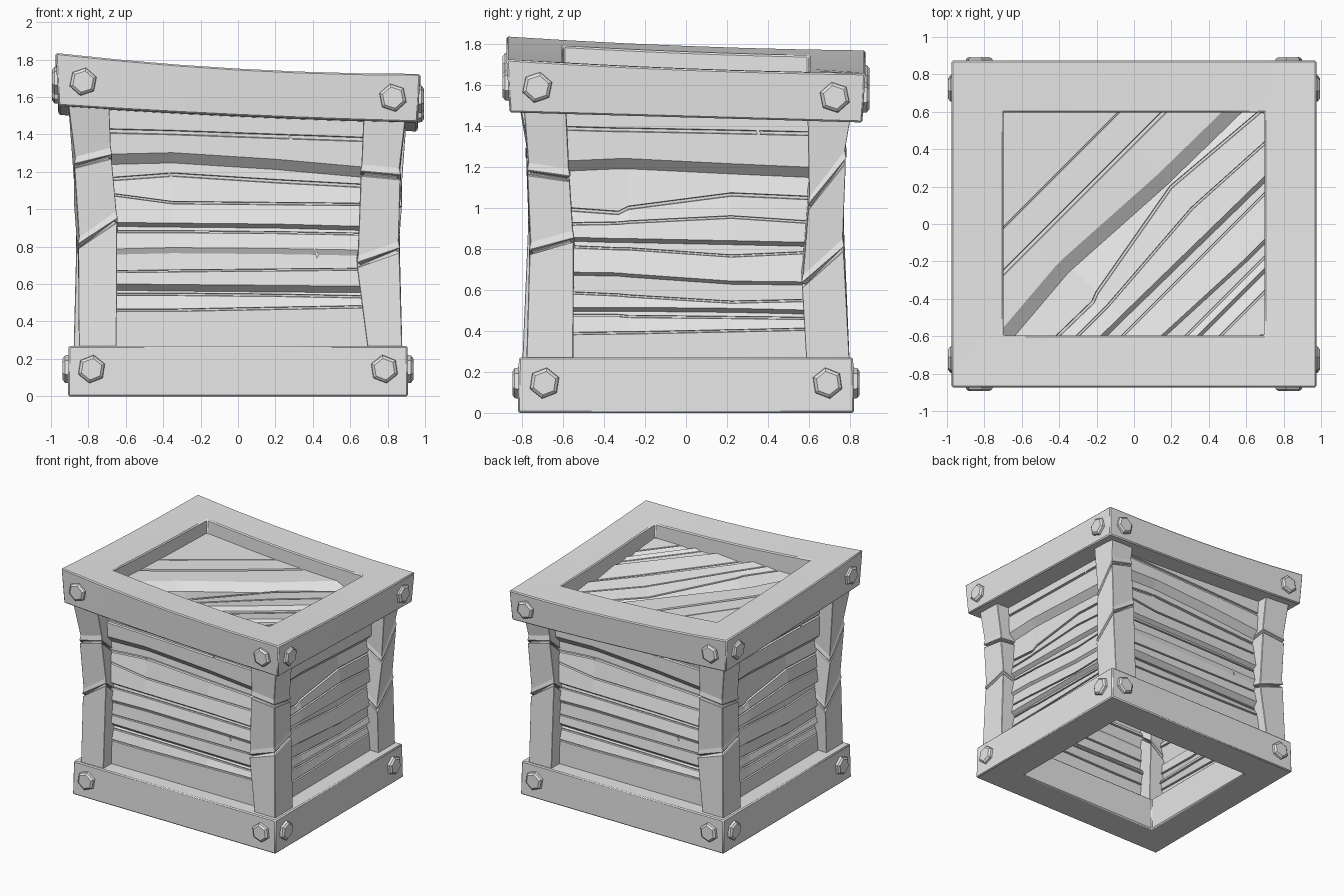
import bpy, bmesh, math
from mathutils import Vector, Matrix

if "Cube" in bpy.data.objects:
    bpy.data.objects.remove(bpy.data.objects["Cube"])

mat = bpy.data.materials.new("plain_grey")
mat.diffuse_color = (0.8, 0.8, 0.8, 1)
mat.use_nodes = True
mat.node_tree.nodes["Principled BSDF"].inputs["Base Color"].default_value = mat.diffuse_color


def finish(name, bm, bevel=0.0, smooth=None):
    bmesh.ops.recalc_face_normals(bm, faces=bm.faces) if bevel else None
    me = bpy.data.meshes.new(name)
    bm.to_mesh(me)
    bm.free()
    me.materials.append(mat)
    ob = bpy.data.objects.new(name, me)
    bpy.context.collection.objects.link(ob)
    if bevel:
        m = ob.modifiers.new("soft_edges", "BEVEL")
        m.width, m.segments, m.angle_limit = bevel, 1, math.radians(40)
    if smooth:
        bpy.context.view_layer.objects.active = ob
        ob.select_set(True)
        bpy.ops.object.shade_smooth_by_angle(angle=math.radians(smooth))
        ob.select_set(False)
    return ob


# Warped heights of the lid frame
def rim_top(x, y):
    u, v = x / 0.975, y / 0.875
    return 1.746 - 0.056 * u - 0.034 * v + 0.028 * (u * u - 1) + 0.012 * (v * v - 1)


def rim_bottom(x, y):
    u, v = x / 0.975, y / 0.875
    return 1.485 - 0.045 * u - 0.025 * v + 0.01 * (u * u - 1)


def perimeter(hx, hy, n):
    c = [(-hx, -hy), (hx, -hy), (hx, hy), (-hx, hy)]
    return [Vector(c[i]).lerp(Vector(c[(i + 1) % 4]), k / n) for i in range(4) for k in range(n)]


# Mitred square frame, made from four loops around its cross-section
def frame(name, out_low, out_high, inner, low, high, n):
    bm = bmesh.new()
    loops = []
    for size, h in ((out_low, low), (out_high, high), (inner, high), (inner, low)):
        loops.append([bm.verts.new((p.x, p.y, h(p.x, p.y))) for p in perimeter(*size, n)])
    for a, b in zip(loops, loops[1:] + loops[:1]):
        for i in range(4 * n):
            j = (i + 1) % (4 * n)
            bm.faces.new((a[i], a[j], b[j], b[i]))
    finish(name, bm, 0.008, 35)


frame("base_frame", (0.91, 0.82), (0.905, 0.815), (0.645, 0.555),
      lambda x, y: 0.0, lambda x, y: 0.27, 1)
frame("lid_frame", (0.96, 0.86), (0.975, 0.875), (0.697, 0.597), rim_bottom, rim_top, 6)


# Planked sheet: each feature is (heights, width, depth above, depth below, groove dip)
def sheet(stations, features, hi, lo, place):
    n = len(stations)
    rows = [(0.0, [hi] * n)]
    for zs, w, above, below, dip in features:
        zs = zs if isinstance(zs, (list, tuple)) else [zs] * n
        rows.append((above, [z + w / 2 for z in zs]))
        if dip:
            rows.append((min(above, below) - dip, [z + w / 3 for z in zs]))
            rows.append((min(above, below) - dip, [z - w / 3 for z in zs]))
        rows.append((below, [z - w / 2 for z in zs]))
    rows.append((0.0, [lo] * n))
    bm = bmesh.new()
    g = [[bm.verts.new(place(s, z, d)) for s, z in zip(stations, zs)] for d, zs in rows]
    for a, b in zip(g, g[1:]):
        for i in range(n - 1):
            bm.faces.new((b[i], b[i + 1], a[i + 1], a[i]))
    return bm


WIDE = [
    ((1.42, 1.41, 1.39, 1.37), 0.025, 0, 0, 0.015),
    ((1.265, 1.275, 1.24, 1.19), 0.055, 0, -0.05, 0),
    ((1.155, 1.185, 1.15, 1.12), 0.02, -0.045, -0.045, 0.015),
    ((1.09, 1.035, 1.03, 1.025), 0.014, -0.025, -0.025, 0.015),
    ((0.92, 0.915, 0.91, 0.895), 0.022, 0, -0.03, 0),
    ((0.88, 0.88, 0.875, 0.865), 0.012, -0.025, -0.025, 0.012),
    ((0.77, 0.78, 0.775, 0.765), 0.03, -0.005, -0.02, 0),
    ((0.665, 0.67, 0.675, 0.68), 0.012, -0.01, -0.01, 0.012),
    ((0.585, 0.58, 0.575, 0.57), 0.035, 0, -0.04, 0),
    ((0.545, 0.545, 0.54, 0.53), 0.014, -0.03, -0.03, 0.012),
    ((0.46, 0.46, 0.47, 0.48), 0.014, -0.01, -0.01, 0.012),
]
NARROW = [
    ((1.39, 1.38, 1.38, 1.37, 1.36), 0.02, 0, 0, 0.015),
    ((1.20, 1.215, 1.215, 1.19, 1.17), 0.05, 0, -0.05, 0),
    ((1.0, 0.975, 1.0, 1.065, 1.045), 0.018, -0.03, -0.03, 0.015),
    ((0.92, 0.925, 0.93, 0.955, 0.925), 0.014, -0.015, -0.015, 0.012),
    ((0.85, 0.84, 0.84, 0.83, 0.82), 0.02, 0, -0.03, 0),
    ((0.815, 0.80, 0.80, 0.765, 0.785), 0.012, -0.025, -0.025, 0.012),
    ((0.68, 0.675, 0.67, 0.635, 0.63), 0.016, 0, -0.02, 0),
    ((0.59, 0.575, 0.57, 0.54, 0.55), 0.012, -0.015, -0.015, 0.012),
    ((0.505, 0.505, 0.505, 0.50, 0.49), 0.02, 0, -0.03, 0),
    ((0.475, 0.475, 0.47, 0.465, 0.46), 0.012, -0.025, -0.025, 0.012),
    ((0.385, 0.39, 0.39, 0.40, 0.41), 0.012, -0.01, -0.01, 0.012),
]
LID = [
    (0.48, 0.01, 0, 0, 0.012),
    (0.31, 0.025, 0, 0, 0.012),
    ((0.055, 0.1, 0.1, 0.06, 0.05), 0.075, 0, -0.05, 0),
    ((-0.13, -0.14, -0.12, 0.0, -0.06), 0.018, -0.03, -0.03, 0.012),
    ((-0.21, -0.21, -0.21, -0.16, -0.2), 0.015, -0.015, -0.015, 0.012),
    ((-0.30, -0.31, -0.31, -0.32, -0.33), 0.025, 0, -0.03, 0),
    (-0.38, 0.014, -0.025, -0.025, 0.012),
    ((-0.52, -0.53, -0.53, -0.56, -0.56), 0.018, 0, -0.02, 0),
    (-0.62, 0.012, -0.015, -0.015, 0.012),
    (-0.67, 0.02, 0, -0.03, 0),
    (-0.75, 0.014, -0.01, -0.01, 0.012),
]


# Small splinter: a thin pointed plate lying on a wall
def splinter(name, x, z, out, rot):
    bm = bmesh.new()
    pts = ((-0.015, 0.03), (0, -0.03), (0.015, -0.01), (0.002, 0.008))
    front = [bm.verts.new((x + a, -out - 0.004, z + b)) for a, b in pts]
    bm.faces.new(front)
    bm.transform(rot)
    finish(name, bm)


for k, (front, side) in enumerate((("front", "right"), ("back", "left"))):
    half = Matrix.Rotation(math.pi * k, 4, "Z")
    quarter = Matrix.Rotation(math.pi * k + math.pi / 2, 4, "Z")
    bm = sheet((-0.76, -0.35, 0.2, 0.76), WIDE, 1.58, 0.1,
               lambda s, z, d: half @ Vector((s, -0.70 - d, z)))
    finish(front + "_planks", bm)
    bm = sheet((-0.67, -0.33, -0.28, 0.22, 0.67), NARROW, 1.58, 0.1,
               lambda s, z, d: quarter @ Vector((s, -0.78 - d, z)))
    finish(side + "_planks", bm)
    for i, (x, z, out) in enumerate(((0.28, 1.38, 0.70), (-0.36, 1.18, 0.655), (0.42, 0.765, 0.695))):
        splinter(f"{front}_splinter_{i}", x, z, out, half)
    splinter(side + "_splinter", 0.35, 1.375, 0.78, quarter)

# Diagonal lid planks, trimmed to the frame opening
r = math.sqrt(0.5)
bm = sheet((-1.0, -0.45, -0.40, 0.28, 1.0), LID, 1.0, -1.0,
           lambda s, t, d: Vector(((s - t) * r, (s + t) * r, d)))
for axis, lim in ((Vector((1, 0, 0)), 0.71), (Vector((0, 1, 0)), 0.61)):
    for sgn in (1, -1):
        bmesh.ops.bisect_plane(bm, geom=bm.verts[:] + bm.edges[:] + bm.faces[:],
                               plane_co=axis * lim * sgn, plane_no=axis * sgn, clear_outer=True)
for v in bm.verts:
    v.co.z += rim_top(v.co.x, v.co.y) - 0.11
finish("lid_planks", bm)


# Cracked corner post: sections are (x in, x out, y in, y out, corner heights)
def post(name, sx, sy, sections):
    bm = bmesh.new()
    rings = []

    def ring(sec, grow, dz):
        xi, xo, yi, yo, zs = sec
        pts = ((xi - grow, yo + grow), (xo + grow, yo + grow),
               (xo + grow, yi - grow), (xi - grow, yi - grow))
        rings.append([bm.verts.new((sx * x, sy * y, z + dz)) for (x, y), z in zip(pts, zs)])

    ring(sections[0], 0, 0)
    for sec in sections[1:-1]:
        ring(sec, 0.0, 0.05)
        ring(sec, 0.007, 0.012)
        ring(sec, -0.014, 0.004)
        ring(sec, -0.014, -0.004)
        ring(sec, 0.004, -0.01)
    ring(sections[-1], 0, 0)
    for a, b in zip(rings, rings[1:]):
        for i in range(4):
            j = (i + 1) % 4
            bm.faces.new((a[i], a[j], b[j], b[i]))
    bm.faces.new(rings[0])
    bm.faces.new(rings[-1])
    finish(name, bm, 0.006)


POST_A = [(0.675, 0.91, 0.59, 0.80, (1.6,) * 4),
          (0.66, 0.865, 0.57, 0.77, (1.19, 1.17, 1.14, 1.16)),
          (0.64, 0.86, 0.55, 0.76, (0.70, 0.78, 0.84, 0.76)),
          (0.70, 0.88, 0.55, 0.78, (0.2,) * 4)]
POST_B = [(0.69, 0.91, 0.59, 0.83, (1.6,) * 4),
          (0.68, 0.87, 0.60, 0.775, (1.28, 1.23, 1.0, 1.12)),
          (0.65, 0.85, 0.57, 0.765, (0.94, 0.80, 0.62, 0.78)),
          (0.65, 0.85, 0.59, 0.80, (0.2,) * 4)]
post("front_right_post", 1, -1, POST_A)
post("back_left_post", -1, 1, POST_A)
post("front_left_post", -1, -1, POST_B)
post("back_right_post", 1, 1, POST_B)


# Hexagonal bolt heads, two per beam end
def bolt(name, pos, turn, spin):
    bm = bmesh.new()
    bmesh.ops.create_cone(bm, cap_ends=True, segments=6, radius1=0.078, radius2=0.074, depth=0.03)
    top = max(bm.faces, key=lambda f: f.calc_center_median().z)
    bmesh.ops.inset_region(bm, faces=[top], thickness=0.016, depth=0.012)
    bm.transform(Matrix.Translation(pos) @ Matrix.Rotation(turn, 4, "Z")
                 @ Matrix.Rotation(math.pi / 2, 4, "X") @ Matrix.Rotation(spin, 4, "Z"))
    finish(name, bm)


for i, side in enumerate(("front", "right", "back", "left")):
    turn = i * math.pi / 2
    rot = Matrix.Rotation(turn, 3, "Z")
    long_side = i % 2 == 0
    for s in (-1, 1):
        low = rot @ Vector((s * (0.783 if long_side else 0.69), -0.82 if long_side else -0.91, 0.145))
        bolt(f"{side}_base_bolt_{s}", low, turn, 0.15 * s)
        p = rot @ Vector((s * (0.828 if long_side else 0.725), -0.867 if long_side else -0.967, 0))
        p.z = (rim_top(p.x, p.y) + rim_bottom(p.x, p.y)) / 2
        bolt(f"{side}_lid_bolt_{s}", p, turn, 0.2 * s)
